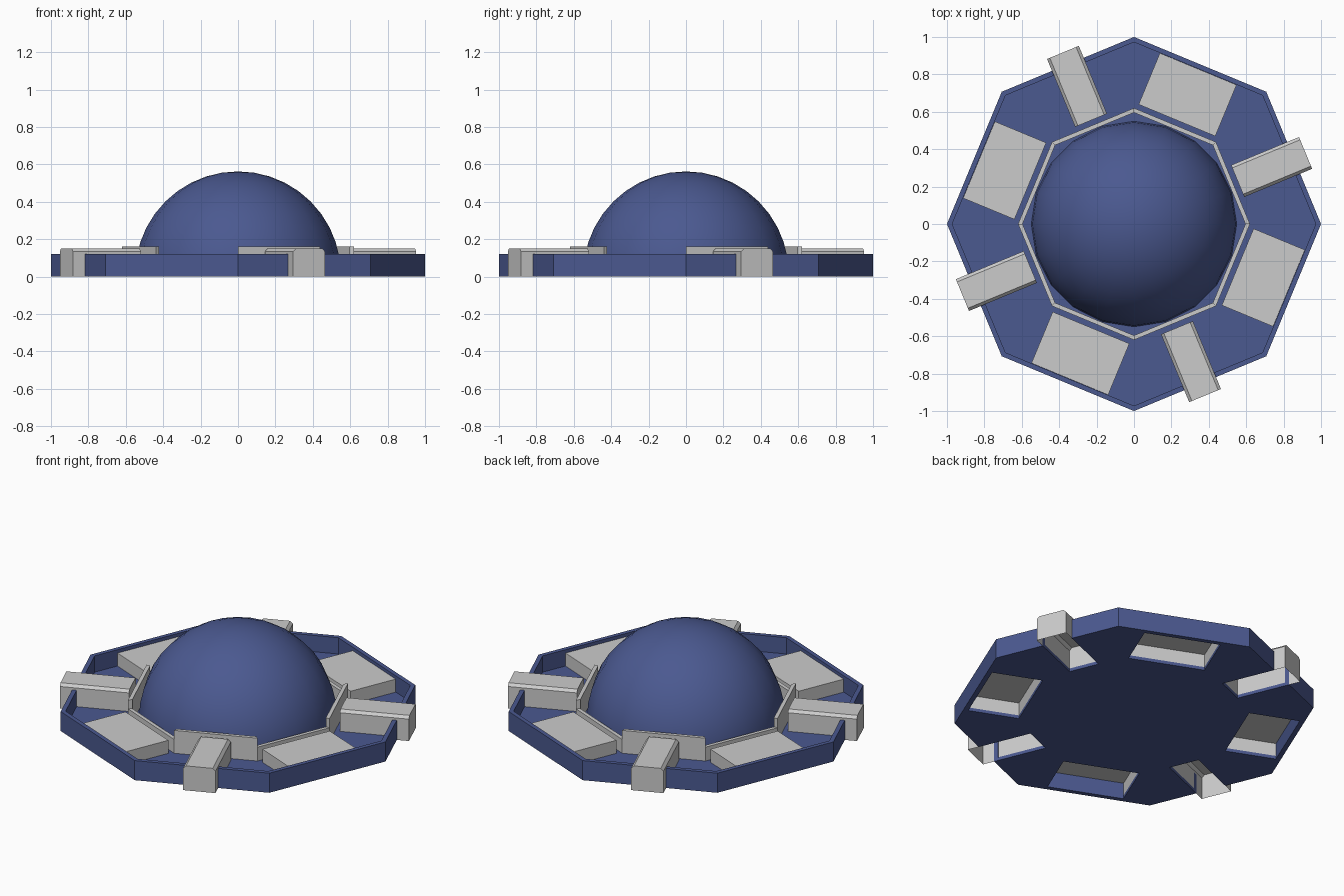
import bpy, bmesh, math
from mathutils import Matrix

if "Cube" in bpy.data.objects:
    bpy.data.objects.remove(bpy.data.objects["Cube"])

blue = bpy.data.materials.new("navy_blue")
blue.diffuse_color = (0.07, 0.1, 0.28, 1)
blue.use_nodes = True
blue.node_tree.nodes["Principled BSDF"].inputs["Base Color"].default_value = blue.diffuse_color


def add_object(name, bm, mat=None):
    bmesh.ops.recalc_face_normals(bm, faces=bm.faces)
    me = bpy.data.meshes.new(name)
    bm.to_mesh(me)
    bm.free()
    ob = bpy.data.objects.new(name, me)
    bpy.context.collection.objects.link(ob)
    if mat:
        me.materials.append(mat)
    return ob


def radial_prism(name, profile, r0, r1, angle, open_bottom=True, open_outer=False):
    """Cross-section (sideways, z) pushed from radius r0 to r1, turned to angle."""
    bm = bmesh.new()
    inner = [bm.verts.new((r0, t, z)) for t, z in profile]
    outer = [bm.verts.new((r1, t, z)) for t, z in profile]
    bm.faces.new(inner)
    if not open_outer:
        bm.faces.new(outer)
    n = len(profile)
    for i in range(n):
        if i == n - 1 and open_bottom:
            continue
        j = (i + 1) % n
        bm.faces.new((inner[i], inner[j], outer[j], outer[i]))
    bm.transform(Matrix.Rotation(math.radians(angle), 4, 'Z'))
    return add_object(name, bm)


def box_profile(w, z0, z1):
    return [(-w, z0), (-w, z1), (w, z1), (w, z0)]


def octagon(bm, r, z):
    return [bm.verts.new((r * math.cos(k * math.pi / 4), r * math.sin(k * math.pi / 4), z))
            for k in range(8)]


# Octagonal tray: outer wall, rim, inner wall and floor
bm = bmesh.new()
loops = [octagon(bm, r, z) for r, z in ((1, 0), (1, .12), (.972, .12), (.972, .02))]
for a, b in zip(loops, loops[1:]):
    for k in range(8):
        j = (k + 1) % 8
        bm.faces.new((a[k], a[j], b[j], b[k]))
bm.faces.new(loops[0])
bm.faces.new(loops[-1])
tray = add_object("octagonal_tray", bm, blue)

# Hollow arms and flat panels alternate around the tray, open underneath
w, c = .092, .016
arm_profile = [(-w, 0), (-w, .15 - c), (-w + c, .15), (w - c, .15), (w, .15 - c), (w, 0)]
cutters = []
for k in range(4):
    arm_angle, panel_angle = 22.5 + 90 * k, 67.5 + 90 * k
    radial_prism(f"arm_{k + 1}", arm_profile, .6, .993, arm_angle)
    radial_prism(f"panel_{k + 1}", box_profile(.222, 0, .1), .6, .897, panel_angle, open_outer=True)
    cutters.append(radial_prism(f"arm_cutter_{k + 1}", box_profile(w - .001, -.1, .3),
                                .601, 1.1, arm_angle, open_bottom=False))
    cutters.append(radial_prism(f"panel_cutter_{k + 1}", box_profile(.221, -.1, .3),
                                .601, .896, panel_angle, open_bottom=False))

# Openings in the tray below arms and panels
for cutter in cutters:
    cutter.hide_render = True
    cutter.hide_viewport = True
    mod = tray.modifiers.new("opening", 'BOOLEAN')
    mod.operation = 'DIFFERENCE'
    mod.solver = 'EXACT'
    mod.object = cutter

# Collar around the dome: tall segments at the arms, low ones at the panels
for k in range(8):
    bm = bmesh.new()
    top = .16 if k % 2 == 0 else .105
    a0, a1 = k * math.pi / 4, (k + 1) * math.pi / 4
    ring = [(r * math.cos(a), r * math.sin(a)) for r, a in
            ((.62, a0), (.62, a1), (.596, a1), (.596, a0))]
    low = [bm.verts.new((x, y, .02)) for x, y in ring]
    high = [bm.verts.new((x, y, top)) for x, y in ring]
    bm.faces.new(low)
    bm.faces.new(high)
    for i in range(4):
        j = (i + 1) % 4
        bm.faces.new((low[i], low[j], high[j], high[i]))
    add_object(f"collar_segment_{k + 1}", bm)

# Smooth dome
bm = bmesh.new()
bmesh.ops.create_uvsphere(bm, u_segments=20, v_segments=20, radius=.55)
bmesh.ops.delete(bm, geom=[v for v in bm.verts if v.co.z < -.01], context='VERTS')
bm.transform(Matrix.Translation((0, 0, .012)))
for f in bm.faces:
    f.smooth = True
add_object("dome", bm, blue)
